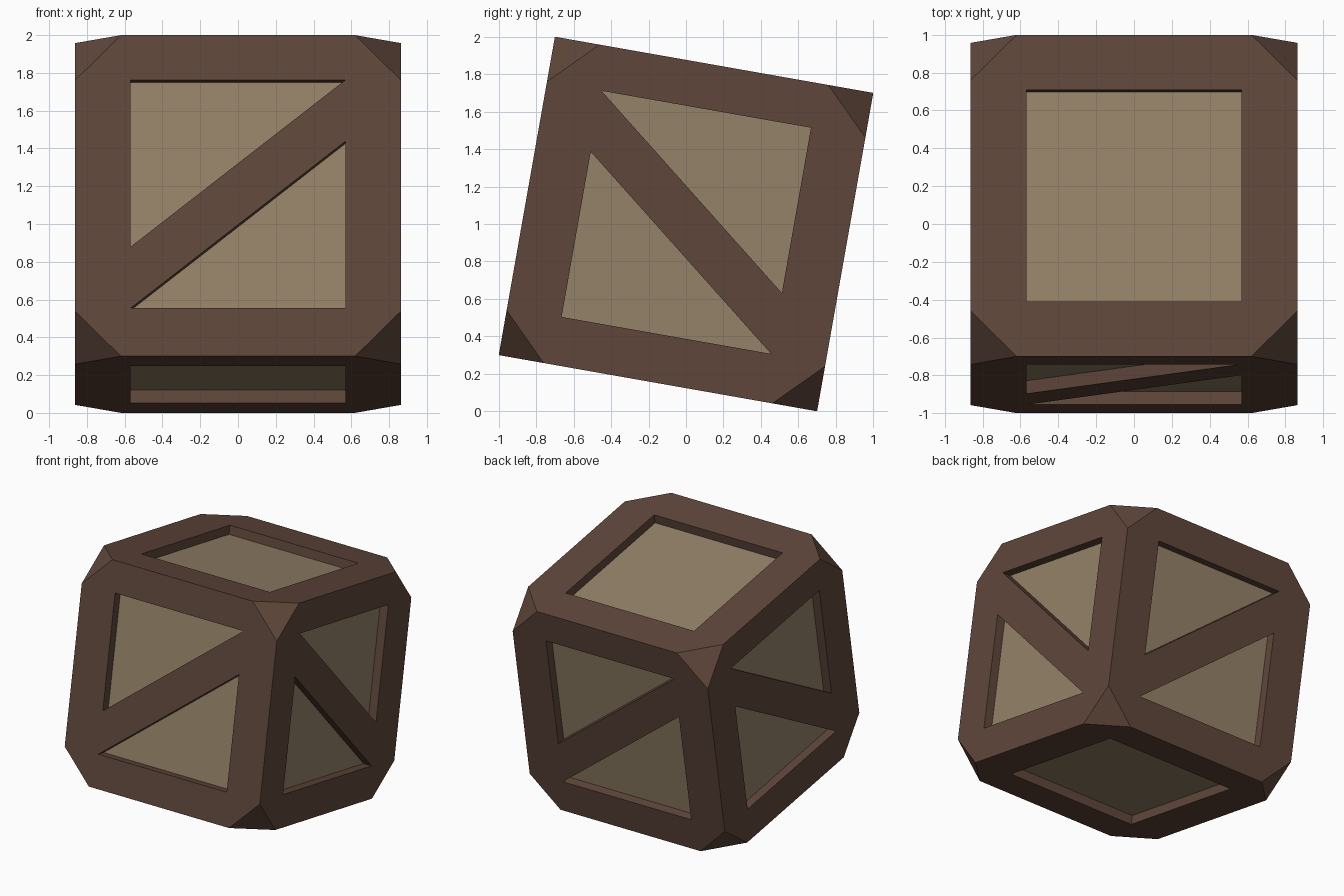
import bpy, bmesh, math
from mathutils import Matrix, Vector

if "Cube" in bpy.data.objects:
    bpy.data.objects.remove(bpy.data.objects["Cube"])

H = 0.863        # half side of the crate
CUT = 0.243      # corner cut length
DEPTH = 0.07     # panel recess
W = 0.568        # half width of openings
LO, HI = -0.604, 0.622   # side openings, bottom and top
GAP = 0.33       # vertical width of the diagonal brace


def material(name, color):
    m = bpy.data.materials.new(name)
    m.diffuse_color = (*color, 1)
    m.use_nodes = True
    m.node_tree.nodes["Principled BSDF"].inputs["Base Color"].default_value = m.diffuse_color
    return m


def make_object(name, bm):
    me = bpy.data.meshes.new(name)
    bmesh.ops.recalc_face_normals(bm, faces=bm.faces)
    bm.to_mesh(me)
    bm.free()
    ob = bpy.data.objects.new(name, me)
    bpy.context.collection.objects.link(ob)
    return ob


def add_prism(bm, outline, turn):
    # outline lies in the front face plane and is turned to its own face
    lower = [bm.verts.new(turn @ Vector((u, -H + DEPTH, v))) for u, v in outline]
    upper = [bm.verts.new(turn @ Vector((u, -H - 0.1, v))) for u, v in outline]
    bm.faces.new(lower)
    bm.faces.new(upper[::-1])
    for i in range(len(outline)):
        j = (i + 1) % len(outline)
        bm.faces.new((lower[i], lower[j], upper[j], upper[i]))


# chamfered solid crate
bm = bmesh.new()
bmesh.ops.create_cube(bm, size=2 * H)
bmesh.ops.bevel(bm, geom=bm.verts[:], offset=CUT, segments=1, affect='VERTICES')
crate = make_object("crate", bm)

# recess cutters: two triangles per side, one square on top and bottom
bm = bmesh.new()
for k in range(4):
    s = 1 if k % 2 == 0 else -1      # brace direction alternates
    turn = Matrix.Rotation(k * math.pi / 2, 3, 'Z')
    add_prism(bm, [(-s * W, HI), (s * W, HI), (-s * W, LO + GAP)], turn)
    add_prism(bm, [(-s * W, LO), (s * W, LO), (s * W, HI - GAP)], turn)
for a in (-1, 1):
    add_prism(bm, [(-W, -W), (W, -W), (W, W), (-W, W)],
              Matrix.Rotation(a * math.pi / 2, 3, 'X'))
cutter = make_object("recess_cutter", bm)
cutter.hide_render = True

mod = crate.modifiers.new("recesses", 'BOOLEAN')
mod.operation = 'DIFFERENCE'
mod.solver = 'EXACT'
mod.object = cutter
bpy.context.view_layer.objects.active = crate
crate.select_set(True)
bpy.ops.object.modifier_apply(modifier=mod.name)
bpy.data.objects.remove(cutter)

# dark frame, light recessed panels
me = crate.data
me.materials.clear()
me.materials.append(material("dark_wood", (0.115, 0.062, 0.043)))
me.materials.append(material("light_wood", (0.30, 0.225, 0.14)))
for p in me.polygons:
    d = p.normal.dot(p.center)
    axis = max(abs(c) for c in p.normal)
    p.material_index = int(axis > 0.99 and abs(d - (H - DEPTH)) < 0.005)

# tip the crate onto its rear lower edge
me.transform(Matrix.Translation((0, 0, 1)) @ Matrix.Rotation(math.radians(-10), 4, 'X'))
